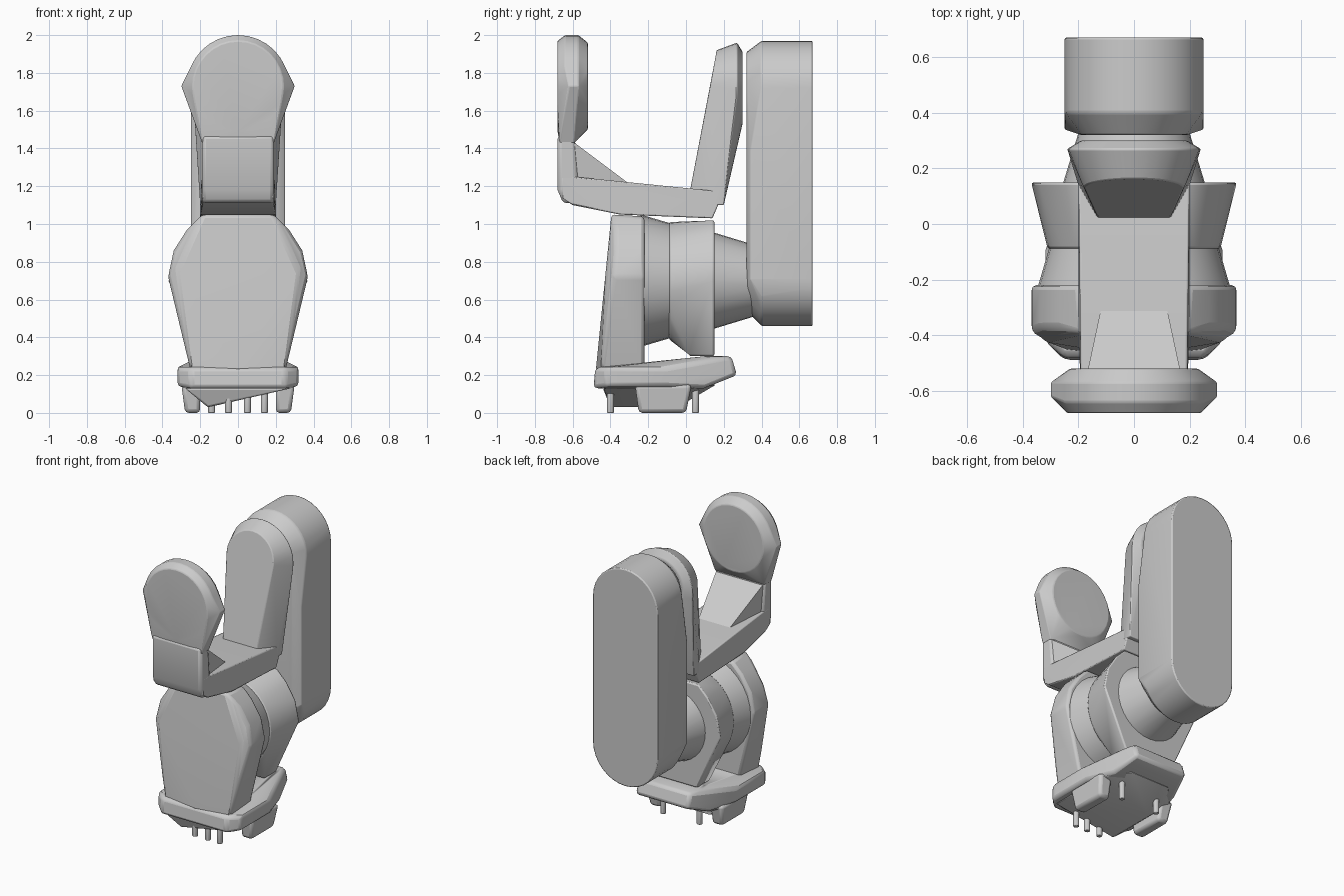
import bpy, bmesh
from math import sin, cos, tau, radians

cube = bpy.data.objects.get("Cube")
if cube:
    bpy.data.objects.remove(cube)

colour = (.6, .6, .6, 1)
grey = bpy.data.materials.new("light_grey")
grey.use_nodes = True
grey.diffuse_color = colour
grey.node_tree.nodes["Principled BSDF"].inputs["Base Color"].default_value = colour


def finish(ob, name, bevel):
    """Name, colour, soften and shade one part."""
    ob.name = name
    ob.data.materials.append(grey)
    if bevel:
        soft = ob.modifiers.new("soft_edges", 'BEVEL')
        soft.width, soft.segments, soft.angle_limit = bevel, 2, radians(25)
    bpy.ops.object.select_all(action='DESELECT')
    ob.select_set(True)
    bpy.context.view_layer.objects.active = ob
    bpy.ops.object.shade_smooth_by_angle(angle=radians(30))


def hull(name, points, mirror=True, bevel=.02):
    """Faceted convex solid wrapped around the points, mirrored across the middle."""
    bm = bmesh.new()
    for x, y, z in points:
        bm.verts.new((x, y, z))
        if mirror:
            bm.verts.new((-x, y, z))
    bmesh.ops.remove_doubles(bm, verts=bm.verts[:], dist=.001)
    bmesh.ops.convex_hull(bm, input=bm.verts[:])
    loose = [v for v in bm.verts if not v.link_faces]
    bmesh.ops.delete(bm, geom=loose, context='VERTS')
    bmesh.ops.dissolve_limit(bm, angle_limit=radians(2), verts=bm.verts[:], edges=bm.edges[:])
    bmesh.ops.recalc_face_normals(bm, faces=bm.faces[:])
    mesh = bpy.data.meshes.new(name)
    bm.to_mesh(mesh)
    bm.free()
    ob = bpy.data.objects.new(name, mesh)
    bpy.context.collection.objects.link(ob)
    finish(ob, name, bevel)


def slab(half_width, y, *heights):
    """Points stacked vertically at one depth."""
    return [(half_width, y, z) for z in heights]


def level(half_width, z, *depths):
    """Points running front to back at one height."""
    return [(half_width, y, z) for y in depths]


def capsule(y, radius, low, high, lean=0):
    """Upright rounded outline between two centre heights, facing the front."""
    points = []
    for i in range(32):
        side, up = radius * cos(tau * i / 32), radius * sin(tau * i / 32)
        points.append((side, y + lean * up, up + (high if up > 0 else low)))
    return points


def disc(y, radius, height, lean=0):
    return capsule(y, radius, height, height, lean)


# Rear pod: a tall capsule, chamfered towards the front
pod_low, pod_high = .71, 1.72
hull("rear_pod",
     capsule(.67, .25, pod_low, pod_high) + capsule(.4, .25, pod_low, pod_high)
     + capsule(.32, .19, pod_low + .02, pod_high) + slab(.25, .34, pod_low, 1.38),
     bevel=.01)

# Leaning fin between the beam and the pod
hull("back_fin",
     disc(.13, .18, 1.74, lean=.18) + disc(.27, .24, pod_high) + disc(.3, .19, pod_high)
     + slab(.13, .02, 1.17) + level(.2, 1.1, .14, .2),
     bevel=.01)

# Beam, upright neck and the gusset joining them
hull("beam", level(.19, 1.25, -.66, -.59) + level(.19, 1.1, -.6)
     + slab(.19, -.66, 1.14) + level(.2, 1.05, -.35)
     + slab(.2, .14, 1.03) + slab(.2, .2, 1.17))
hull("neck", level(.19, 1.47, -.68, -.59) + slab(.19, -.68, 1.18)
     + level(.19, 1.11, -.65, -.58) + slab(.19, -.57, 1.24))
hull("gusset", slab(.18, -.59, 1.2, 1.43) + level(.12, 1.22, -.31), bevel=0)

# Round head with flat faces, drawn in towards the neck
head_height = 1.73
hull("head",
     disc(-.68, .24, head_height) + disc(-.64, .27, head_height)
     + disc(-.57, .27, head_height) + disc(-.52, .23, head_height)
     + level(.3, head_height, -.62, -.57) + level(.19, 1.43, -.67, -.59),
     bevel=.01)

# Shell outline shared by front and rear: half width and height of each corner
shoulders = [(.2, 1.04), (.27, .97), (.34, .86), (.37, .72)]

# Front shell: rim falls back with width, leaving a pointed flat face
face = [(.19, 1.05), (.32, .76), (0, .22)]
front_shell = [(x, z / 10 - .5, z) for x, z in face]
for x, z in shoulders + [(.25, .22)]:
    front_shell += level(x, z, z / 10 + .15 * x - .51, -.22)
hull("front_shell", front_shell)

# Round waist, rear shell and the cone that carries the pod
waist_height = .7
hull("waist", disc(-.24, .35, waist_height) + disc(-.07, .3, waist_height), bevel=0)
rear_shell = disc(-.09, .31, waist_height) + level(.19, .3, .02, .15)
for x, z in shoulders:
    rear_shell += slab(x, .15, z - .02)
hull("rear_shell", rear_shell, bevel=.01)
hull("coupling", disc(.13, .26, waist_height) + disc(.36, .19, waist_height), bevel=0)

# Base, narrowing and rising to the back
base = level(.25, .13, -.49, .1) + level(.25, .24, -.48)
for z in (.14, .24):
    base += level(.32, z, -.42, -.1)
hull("base", base + level(.2, .3, .1, .24) + level(.2, .2, .27))

# Keel with an off-centre ridge
keel = level(-.16, .03, -.4, -.05)
for side in (1, -1):
    keel += level(side * .28, .13, -.44, .02) + level(side * .15, .15, .16)
hull("keel", keel, mirror=False, bevel=.01)

# Foot block under each side
for side, label in ((1, "left"), (-1, "right")):
    foot = level(side * .3, .15, -.27, .03) + level(side * .28, 0, -.25, 0)
    foot += level(side * .2, .15, -.27, .03) + level(side * .2, 0, -.25, 0)
    hull(label + "_foot", foot, mirror=False)

# Short pegs: three along the front edge, two at the back
pegs = [(x, -.4) for x in (-.05, .05, .14)] + [(x, .05) for x in (-.14, .14)]
for x, y in pegs:
    bpy.ops.mesh.primitive_cylinder_add(vertices=8, radius=.02, depth=.14, location=(x, y, .07))
    finish(bpy.context.object, "peg", .005)
